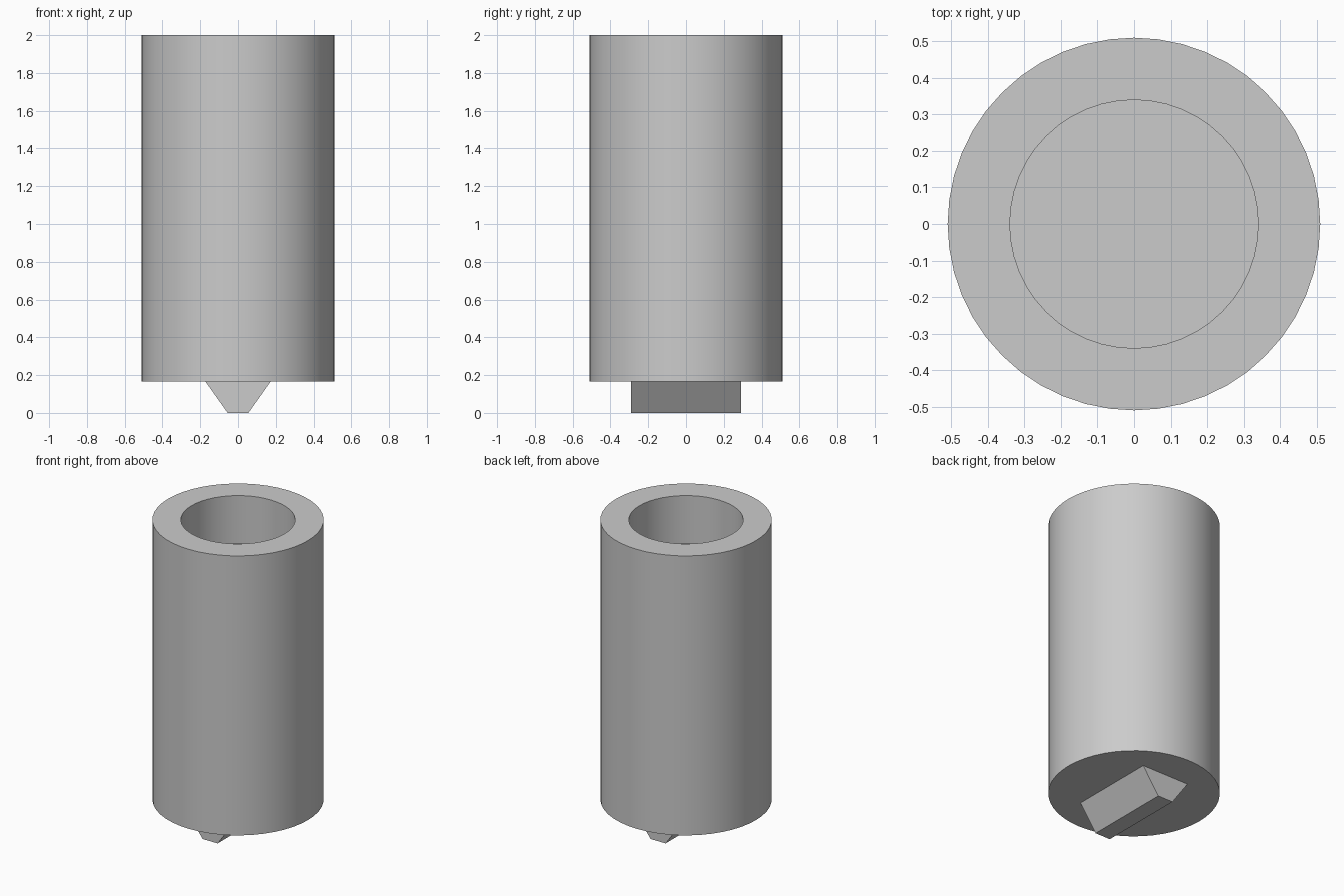
import bpy, bmesh, math

cube = bpy.data.objects.get("Cube")
if cube:
    bpy.data.objects.remove(cube, do_unlink=True)

SIDES = 48
BASE_Z, TOP_Z = 0.165, 2.0
OUTER_R, BORE_R, BORE_DEPTH = 0.51, 0.34, 0.315

grey = bpy.data.materials.new("light_grey")
grey.use_nodes = True
grey.diffuse_color = (0.6, 0.6, 0.6, 1)
grey.node_tree.nodes["Principled BSDF"].inputs["Base Color"].default_value = (0.6, 0.6, 0.6, 1)


def finish(bm, name):
    bmesh.ops.recalc_face_normals(bm, faces=bm.faces)
    mesh = bpy.data.meshes.new(name)
    bm.to_mesh(mesh)
    bm.free()
    mesh.materials.append(grey)
    obj = bpy.data.objects.new(name, mesh)
    bpy.context.collection.objects.link(obj)
    return obj


# Round body with a blind bore in its top: stacked rings, capped at both ends
bm = bmesh.new()
profile = [(OUTER_R, BASE_Z), (OUTER_R, TOP_Z), (BORE_R, TOP_Z), (BORE_R, TOP_Z - BORE_DEPTH)]
rings = []
for r, z in profile:
    angles = [2 * math.pi * i / SIDES for i in range(SIDES)]
    rings.append([bm.verts.new((r * math.cos(a), r * math.sin(a), z)) for a in angles])
for low, high in zip(rings, rings[1:]):
    for i in range(SIDES):
        j = (i + 1) % SIDES
        bm.faces.new((low[i], low[j], high[j], high[i]))
bm.faces.new(rings[0][::-1])
bm.faces.new(rings[-1])
body = finish(bm, "body")
bpy.ops.object.select_all(action='DESELECT')
body.select_set(True)
bpy.context.view_layer.objects.active = body
bpy.ops.object.shade_smooth_by_angle(angle=math.radians(30))

# Tapered key under the body: a trapezoid extruded from front to back
bm = bmesh.new()
outline = [(-0.055, 0), (0.055, 0), (0.172, BASE_Z), (-0.172, BASE_Z)]
front = bm.faces.new([bm.verts.new((x, -0.29, z)) for x, z in outline])
extruded = bmesh.ops.extrude_face_region(bm, geom=[front], use_keep_orig=True)
back = [v for v in extruded["geom"] if isinstance(v, bmesh.types.BMVert)]
bmesh.ops.translate(bm, verts=back, vec=(0, 0.58, 0))
finish(bm, "bottom_key")
